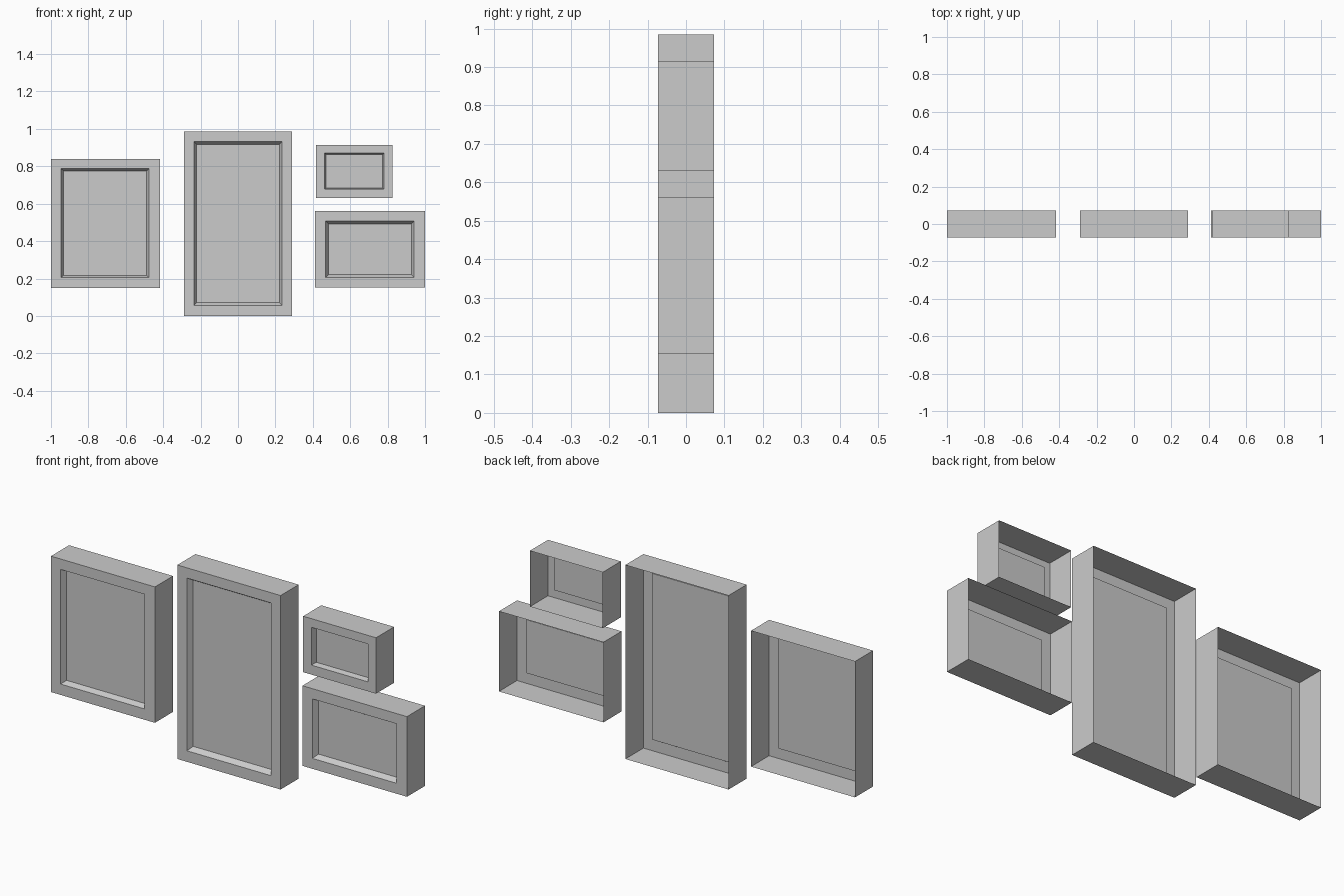
import bpy, bmesh

if "Cube" in bpy.data.objects:
    bpy.data.objects.remove(bpy.data.objects["Cube"])

FRONT, BACK, RECESS = -0.0725, 0.0725, 0.028


def frame(name, outer, opening, panel):
    """Open-backed frame; each rectangle is (x0, x1, z0, z1)."""
    bm = bmesh.new()

    def ring(rect, y):
        x0, x1, z0, z1 = rect
        return [bm.verts.new((x, y, z)) for x, z in
                ((x0, z0), (x1, z0), (x1, z1), (x0, z1))]

    # back edge, front edge, opening edge, recessed panel edge
    rings = [ring(outer, BACK), ring(outer, FRONT),
             ring(opening, FRONT), ring(panel, FRONT + RECESS)]
    for a, b in zip(rings, rings[1:]):
        for i in range(4):
            j = (i + 1) % 4
            bm.faces.new((a[i], a[j], b[j], b[i]))
    # recessed picture panel
    bm.faces.new(rings[-1])
    mesh = bpy.data.meshes.new(name)
    bm.to_mesh(mesh)
    bm.free()
    obj = bpy.data.objects.new(name, mesh)
    bpy.context.collection.objects.link(obj)
    return obj


frame("left_frame", (-1.0, -0.416, 0.15, 0.84),
      (-0.946, -0.475, 0.205, 0.787), (-0.932, -0.489, 0.217, 0.775))
frame("tall_centre_frame", (-0.29, 0.29, 0.0, 0.985),
      (-0.236, 0.236, 0.056, 0.933), (-0.221, 0.221, 0.072, 0.916))
frame("lower_right_frame", (0.413, 1.0, 0.153, 0.56),
      (0.469, 0.942, 0.206, 0.508), (0.484, 0.927, 0.221, 0.492))
frame("small_upper_right_frame", (0.417, 0.826, 0.63, 0.914),
      (0.463, 0.781, 0.678, 0.87), (0.471, 0.773, 0.684, 0.863))
